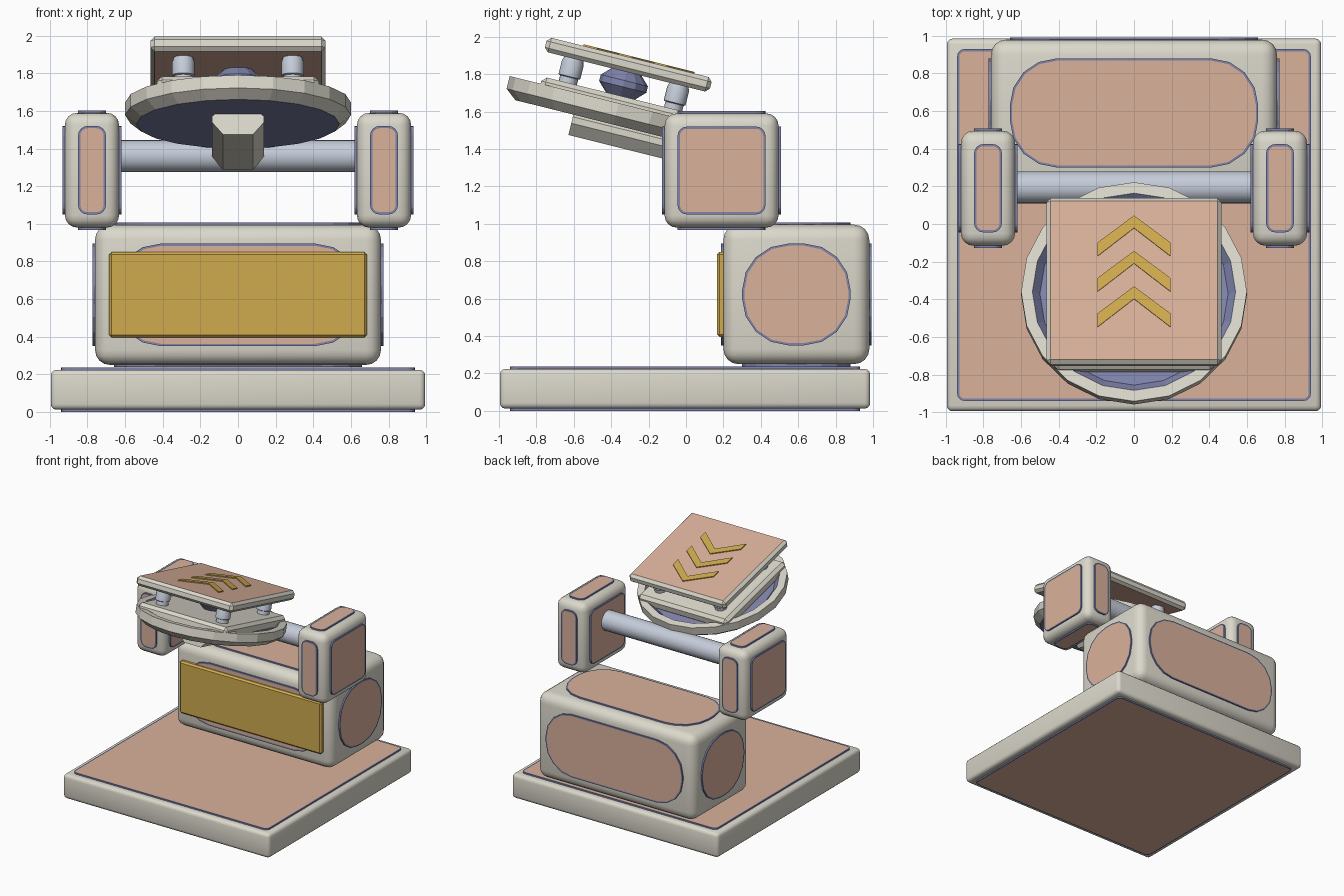
import bpy, bmesh, math
from mathutils import Matrix, Vector

if "Cube" in bpy.data.objects:
    bpy.data.objects.remove(bpy.data.objects["Cube"])


def srgb(r, g, b):
    f = lambda c: (c / 255 / 12.92) if c < 10 else ((c / 255 + 0.055) / 1.055) ** 2.4
    return (f(r), f(g), f(b), 1)


def material(name, *rgb):
    m = bpy.data.materials.new(name)
    m.diffuse_color = srgb(*rgb)
    m.use_nodes = True
    m.node_tree.nodes["Principled BSDF"].inputs["Base Color"].default_value = m.diffuse_color
    return m


CREAM = material("cream", 219, 216, 203)
PINK = material("salmon", 218, 177, 154)
BLUE = material("slate blue", 128, 132, 172)
GOLD = material("gold", 208, 171, 78)
STEEL = material("pale steel", 197, 204, 217)

# Tilted frame of the launch head: origin at the centre of the dish rim
TILT = Matrix.Translation((0, -0.36, 1.645)) @ Matrix.Rotation(math.radians(-14), 4, 'X')
FLAT = Matrix.Identity(4)


def finish(bm, name, mats, frame=FLAT, smooth=False):
    bmesh.ops.recalc_face_normals(bm, faces=bm.faces)
    me = bpy.data.meshes.new(name)
    bm.to_mesh(me)
    bm.free()
    for m in mats:
        me.materials.append(m)
    ob = bpy.data.objects.new(name, me)
    ob.matrix_world = frame
    bpy.context.collection.objects.link(ob)
    if smooth:
        bpy.ops.object.select_all(action='DESELECT')
        ob.select_set(True)
        bpy.context.view_layer.objects.active = ob
        bpy.ops.object.shade_smooth_by_angle(angle=math.radians(35))
    return ob


def box(name, lo, hi, bevel, segs, mats, frame=FLAT, painted=False):
    """Bevelled box; painted=True gives its flat top and bottom the second colour."""
    lo, hi = Vector(lo), Vector(hi)
    bm = bmesh.new()
    bmesh.ops.create_cube(bm, size=1)
    bmesh.ops.scale(bm, vec=hi - lo, verts=bm.verts)
    bmesh.ops.translate(bm, vec=(lo + hi) / 2, verts=bm.verts)
    bmesh.ops.bevel(bm, geom=bm.edges[:], offset=bevel, segments=segs,
                    profile=0.5, affect='EDGES')
    bm.normal_update()
    if painted:
        for f in bm.faces:
            if abs(f.normal.z) > 0.99:
                f.material_index = 1
    return finish(bm, name, mats, frame, segs > 1)


def panel(name, center, axis, sign, hw, hh, r, segs=4):
    """Raised rounded plate with a blue border around a salmon face."""
    n = Vector((0, 0, 0))
    n[axis] = sign
    u = Vector((0, 1, 0)) if axis == 0 else Vector((1, 0, 0))
    v = n.cross(u)
    c = Vector(center)
    pts = []
    for k, (sx, sy) in enumerate(((1, 1), (-1, 1), (-1, -1), (1, -1))):
        for i in range(segs + 1):
            a = math.pi / 2 * (k + i / segs)
            pts.append((sx * (hw - r) + r * math.cos(a), sy * (hh - r) + r * math.sin(a)))
    bm = bmesh.new()
    base = [bm.verts.new(c + u * x + v * y - n * 0.02) for x, y in pts]
    top = [bm.verts.new(c + u * x + v * y + n * 0.012) for x, y in pts]
    for i in range(len(pts)):
        j = (i + 1) % len(pts)
        bm.faces.new((base[i], base[j], top[j], top[i]))
    face = bm.faces.new(top)
    bm.faces.new(base[::-1])
    bm.normal_update()
    bmesh.ops.inset_region(bm, faces=[face], thickness=0.012)
    face.material_index = 1
    return finish(bm, name, [BLUE, PINK])


def panels(name, lo, hi, margin, r, axes=(0, 1, 2)):
    """Panels on both ends of the given axes of a box."""
    lo, hi = Vector(lo), Vector(hi)
    mid, half = (lo + hi) / 2, (hi - lo) / 2
    for axis in axes:
        a, b = ((1, 2), (0, 2), (0, 1))[axis]
        for sign in (-1, 1):
            c = mid.copy()
            c[axis] = hi[axis] if sign > 0 else lo[axis]
            hw, hh = half[a] - margin, half[b] - margin
            panel(f"{name}_panel", c, axis, sign, hw, hh, min(r, hw, hh))


def lathe(name, profile, segs, mats, frame, blue_rows=(), smooth=False):
    """Revolve (radius, height) points; rows in blue_rows use the second colour."""
    bm = bmesh.new()
    rings = [[bm.verts.new((r * math.cos(2 * math.pi * i / segs),
                            r * math.sin(2 * math.pi * i / segs), h)) for i in range(segs)]
             for r, h in profile]
    for k in range(len(rings) - 1):
        for i in range(segs):
            j = (i + 1) % segs
            f = bm.faces.new((rings[k][i], rings[k][j], rings[k + 1][j], rings[k + 1][i]))
            f.material_index = int(k in blue_rows)
    for ring, end in ((rings[0], -1), (rings[-1], 99)):
        bm.faces.new(ring).material_index = int(end in blue_rows)
    return finish(bm, name, mats, frame, smooth)


def prism(name, outline, to_a, to_b, mat, frame):
    """Extrude a 2D outline between two mapping functions."""
    bm = bmesh.new()
    a = [bm.verts.new(to_a(*p)) for p in outline]
    b = [bm.verts.new(to_b(*p)) for p in outline]
    bm.faces.new(a)
    bm.faces.new(b)
    for i in range(len(a)):
        j = (i + 1) % len(a)
        bm.faces.new((a[i], a[j], b[j], b[i]))
    return finish(bm, name, [mat], frame)


# Base slab
lo, hi = (-0.995, -0.995, 0.012), (0.995, 0.985, 0.224)
box("base", lo, hi, 0.03, 3, [CREAM])
panels("base", lo, hi, 0.055, 0.04, axes=(2,))

# Main body with panels on every side and a gold front plate
lo, hi = (-0.76, 0.2, 0.25), (0.76, 0.98, 0.995)
box("body", lo, hi, 0.08, 4, [CREAM])
panels("body", lo, hi, 0.1, 0.25)
box("front_plate", (-0.685, 0.165, 0.395), (0.685, 0.22, 0.85), 0.014, 1, [GOLD])

# Two side arm blocks
for s in (-1, 1):
    x0, x1 = sorted((s * 0.632, s * 0.92))
    lo, hi = (x0, -0.115, 0.98), (x1, 0.495, 1.59)
    box("arm_block", lo, hi, 0.065, 4, [CREAM])
    panels("arm_block", lo, hi, 0.07, 0.05)

# Axle joining the arm blocks
lathe("axle", [(0.085, -0.65), (0.085, 0.65)], 24, [STEEL],
      Matrix.Translation((0, 0.195, 1.36)) @ Matrix.Rotation(math.pi / 2, 4, 'Y'), smooth=True)

# Support beam under the dish, with chamfered lower corners
section = [(-0.115, -0.11), (0.115, -0.11), (0.137, -0.13), (0.137, -0.165),
           (0.08, -0.23), (-0.08, -0.23), (-0.137, -0.165), (-0.137, -0.13)]
prism("support_beam", section, lambda x, h: (x, -0.22, h), lambda x, h: (x, 0.55, h),
      CREAM, TILT)

# Dish: cream rim, blue recess above and blue underside
lathe("dish", [(0.54, -0.118), (0.6, -0.07), (0.6, 0), (0.54, 0), (0.5, -0.045)],
      20, [CREAM, BLUE], TILT, blue_rows=(-1, 3, 99))

# Lower plate, spring core and corner posts
box("lower_plate", (-0.43, -0.43, -0.06), (0.43, 0.43, 0.04), 0.025, 1, [CREAM], TILT)
lathe("spindle", [(0.07, 0.03), (0.13, 0.09), (0.13, 0.125), (0.07, 0.185)],
      12, [BLUE], TILT)
for x in (-0.29, 0.29):
    for y in (-0.29, 0.29):
        lathe("post", [(0.05, 0.03), (0.05, 0.07), (0.06, 0.075), (0.06, 0.15), (0.05, 0.18)],
              16, [STEEL], TILT @ Matrix.Translation((x, y, 0)), smooth=True)

# Top pad with three chevrons
box("top_pad", (-0.465, -0.455, 0.172), (0.465, 0.455, 0.252), 0.022, 1,
    [CREAM, PINK], TILT, painted=True)
chevron = [(0, 0.353), (0.195, 0.204), (0.195, 0.13), (0, 0.285), (-0.195, 0.13), (-0.195, 0.204)]
for k in range(3):
    d = -0.194 * k
    prism("chevron", chevron, lambda x, y: (x, y + d, 0.251), lambda x, y: (x, y + d, 0.26),
          GOLD, TILT)
